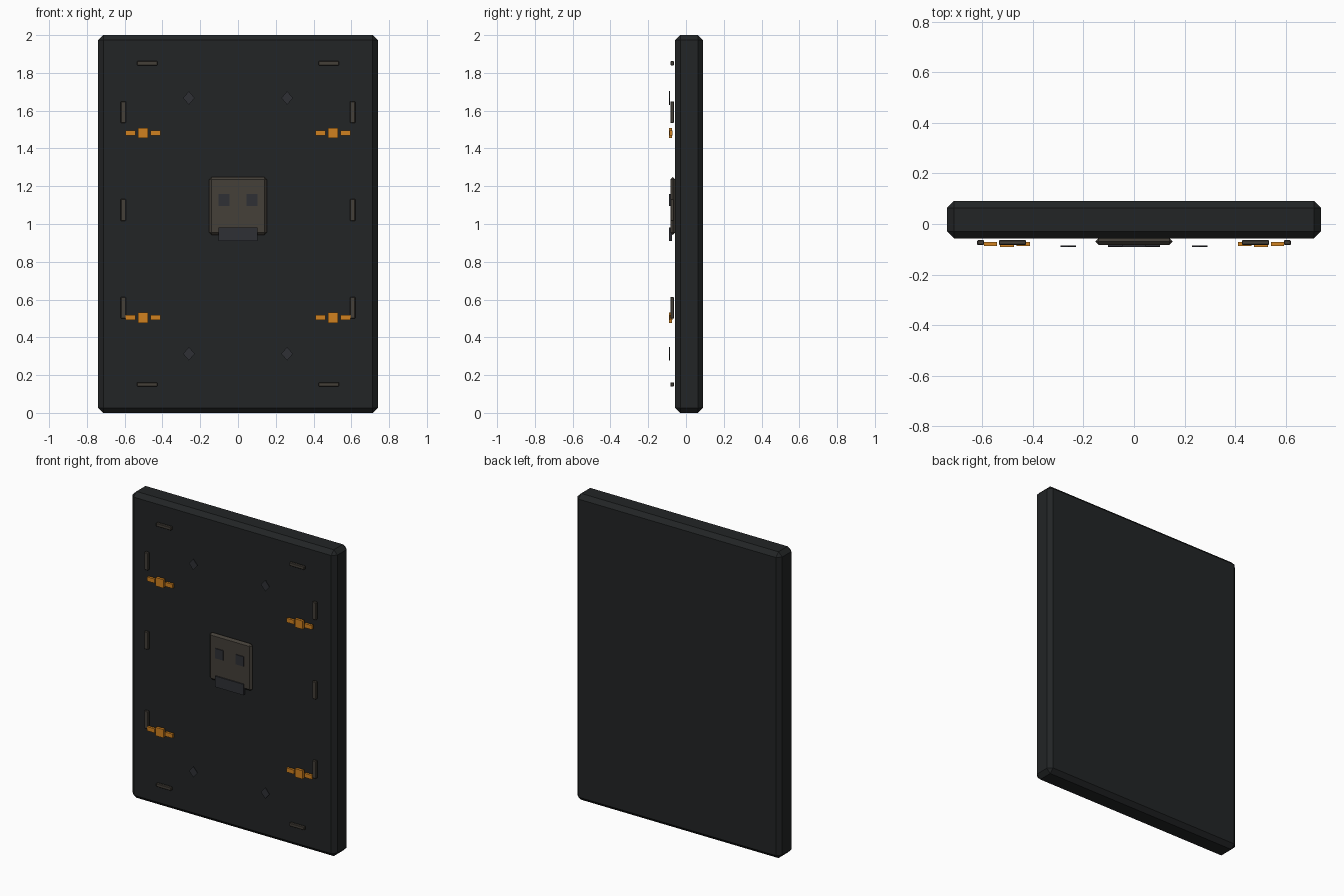
import bpy, bmesh
from mathutils import Vector

if "Cube" in bpy.data.objects:
    bpy.data.objects.remove(bpy.data.objects["Cube"])


def material(name, rgb):
    m = bpy.data.materials.new(name)
    m.diffuse_color = (*rgb, 1)
    m.use_nodes = True
    m.node_tree.nodes["Principled BSDF"].inputs["Base Color"].default_value = m.diffuse_color
    return m


DARK = material("dark_shell", (0.016, 0.018, 0.019))
BROWN = material("worn_metal", (0.058, 0.050, 0.040))
SLATE = material("slate", (0.028, 0.030, 0.036))
ORANGE = material("orange", (0.63, 0.22, 0.014))


def finish(name, bm, mat):
    me = bpy.data.meshes.new(name)
    bm.to_mesh(me)
    bm.free()
    me.materials.append(mat)
    ob = bpy.data.objects.new(name, me)
    bpy.context.collection.objects.link(ob)
    return ob


def box(name, x, y, z, mat, bevel=0.0):
    """Box from (min, max) ranges, with an optional one-step chamfer."""
    lo, hi = Vector((x[0], y[0], z[0])), Vector((x[1], y[1], z[1]))
    bm = bmesh.new()
    bmesh.ops.create_cube(bm, size=1)
    for v in bm.verts:
        v.co = (lo + hi) / 2 + v.co * (hi - lo)
    if bevel:
        bmesh.ops.bevel(bm, geom=bm.edges[:], offset=bevel, segments=1,
                        affect='EDGES', profile=0.5)
    return finish(name, bm, mat)


def centred(c, size):
    return (c - size / 2, c + size / 2)


def diamond(name, x, z):
    """Thin four-sided stud facing the front."""
    bm = bmesh.new()
    outline = [(x + 0.031, z), (x, z + 0.036), (x - 0.031, z), (x, z - 0.036)]
    face = bm.faces.new([bm.verts.new((px, -0.091, pz)) for px, pz in outline])
    ext = bmesh.ops.extrude_face_region(bm, geom=[face])
    for v in ext["geom"]:
        if isinstance(v, bmesh.types.BMVert):
            v.co.y += 0.006
    bmesh.ops.recalc_face_normals(bm, faces=bm.faces[:])
    return finish(name, bm, SLATE)


# Main slab
box("door_slab", (-0.74, 0.74), (-0.057, 0.091), (0, 2), DARK, 0.027)

# Central latch: plate, two inset pads and lower lip
box("latch_plate", (-0.153, 0.153), (-0.083, -0.056), (0.942, 1.249), BROWN, 0.013)
for side, x in (("left", -0.074), ("right", 0.074)):
    box(f"latch_pad_{side}", centred(x, 0.058), (-0.089, -0.080),
        centred(1.128, 0.064), SLATE)
box("latch_lip", (-0.102, 0.102), (-0.091, -0.074), (0.910, 0.981), SLATE)

BAR_Y = (-0.083, -0.064)
for side, s in (("left", -1), ("right", 1)):
    # Upper and lower horizontal trim bars
    for z in (0.151, 1.851):
        box(f"horizontal_trim_{side}", centred(s * 0.481, 0.108), BAR_Y,
            centred(z, 0.022), BROWN, 0.003)
    # Vertical trim bars along the edges
    for z in (0.556, 1.074, 1.592):
        box(f"vertical_trim_{side}", centred(s * 0.607, 0.028), BAR_Y,
            centred(z, 0.115), BROWN, 0.003)
    # Orange markers: a square between two dashes
    for z in (0.504, 1.482):
        box(f"marker_square_{side}", centred(s * 0.503, 0.055), (-0.091, -0.073),
            centred(z, 0.055), ORANGE)
        for dx in (-0.093, 0.093):
            dash_x = s * 0.503 + (dx * 0.7)
            box(f"marker_dash_{side}", centred(dash_x, 0.053), (-0.088, -0.072),
                centred(z, 0.027), ORANGE)
    # Diamond studs
    for z in (0.313, 1.667):
        diamond(f"diamond_stud_{side}", s * 0.26, z)
